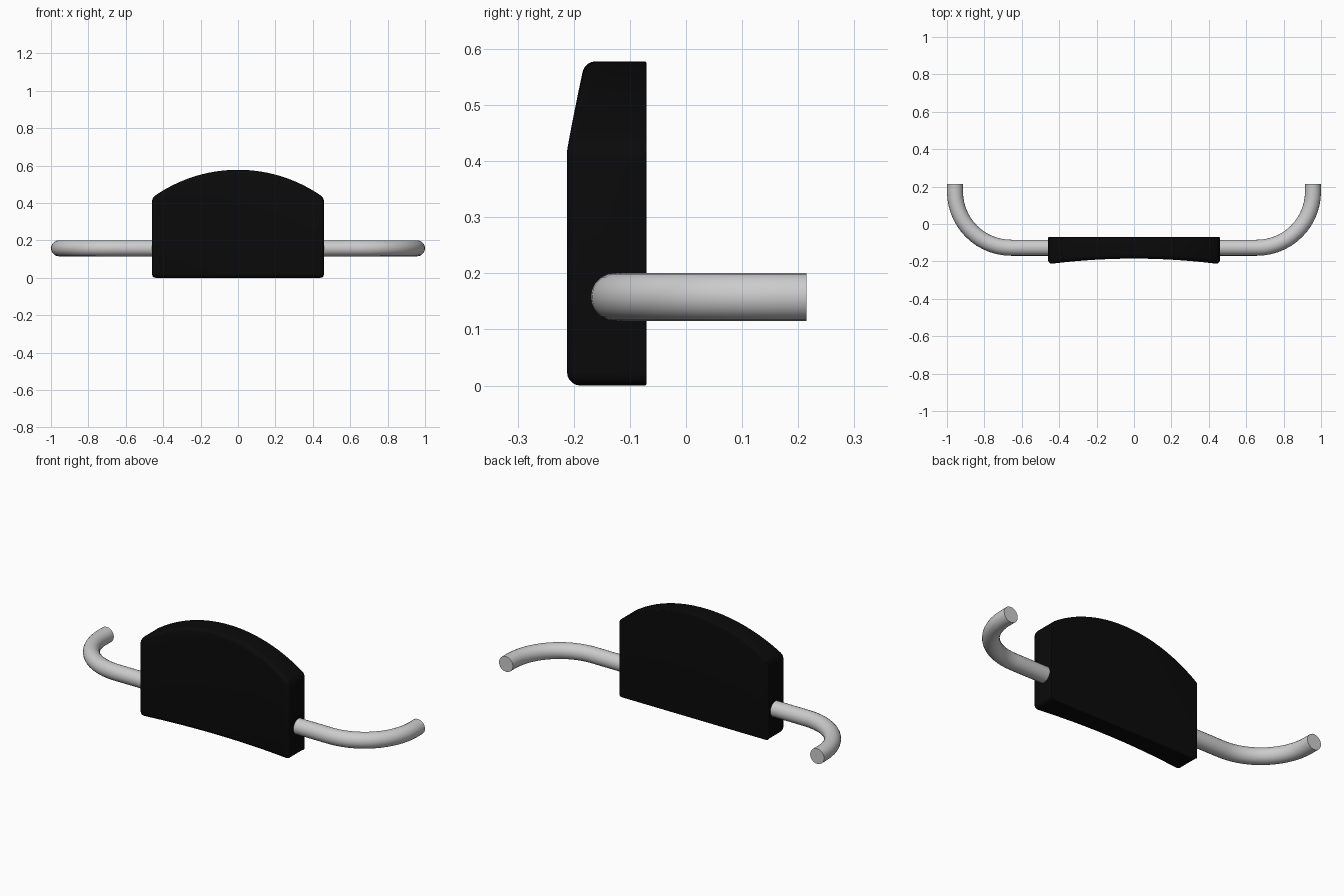
import bpy, bmesh
from math import sin, cos, pi, sqrt, radians

if "Cube" in bpy.data.objects:
    bpy.data.objects.remove(bpy.data.objects["Cube"])


def activate(ob):
    bpy.ops.object.select_all(action='DESELECT')
    ob.select_set(True)
    bpy.context.view_layer.objects.active = ob


def drop(x, half, sag):
    """Fall of a circular arc of given half chord and sagitta at x."""
    r = (half * half + sag * sag) / (2 * sag)
    return r - sqrt(r * r - x * x)


# Pad: cross-sections swept along x, arched top and hollowed front
HALF, BACK, COLS = 0.46, -0.07, 24
bm = bmesh.new()
rings = []
for i in range(COLS + 1):
    x = -HALF + 2 * HALF * i / COLS
    front = -0.185 - drop(x, HALF, 0.03)
    top = 0.578 - drop(x, HALF, 0.15)
    rings.append([bm.verts.new(p) for p in
                  ((x, BACK, 0), (x, front, 0), (x, front, top), (x, BACK, top))])
for a, b in zip(rings, rings[1:]):
    for k in range(4):
        n = (k + 1) % 4
        bm.faces.new((a[k], a[n], b[n], b[k]))
bm.faces.new(rings[0])
bm.faces.new(rings[-1])
bmesh.ops.recalc_face_normals(bm, faces=bm.faces)

# Soft front and corner edges, crisp back edges
weight = bm.edges.layers.float.new('bevel_weight_edge')
for e in bm.edges:
    if e.calc_face_angle() > radians(30):
        at_back = all(abs(v.co.y - BACK) < 1e-4 for v in e.verts)
        e[weight] = 0.2 if at_back else 1.0
mesh = bpy.data.meshes.new('pad')
bm.to_mesh(mesh)
bm.free()
pad = bpy.data.objects.new('pad', mesh)
bpy.context.collection.objects.link(pad)
bevel = pad.modifiers.new('rounding', 'BEVEL')
bevel.limit_method = 'WEIGHT'
bevel.width = 0.024
bevel.segments = 5
black = bpy.data.materials.new('black_padding')
black.diffuse_color = (0.003, 0.003, 0.003, 1)
black.use_nodes = True
black.node_tree.nodes["Principled BSDF"].inputs["Base Color"].default_value = black.diffuse_color
mesh.materials.append(black)
activate(pad)
bpy.ops.object.convert(target='MESH')
bpy.ops.object.shade_smooth_by_angle(angle=radians(35))

# Tube: one bar through the pad, both ends bent backwards
END_X, TUBE_Y, TUBE_Z, BEND, STEPS = 0.957, -0.127, 0.158, 0.3, 14
right = [(END_X - BEND + BEND * sin(t), TUBE_Y + BEND - BEND * cos(t))
         for t in (pi / 2 * i / STEPS for i in range(STEPS + 1))]
right.append((END_X, 0.215))
path = [(-x, y) for x, y in reversed(right)] + right
curve = bpy.data.curves.new('tube', 'CURVE')
curve.dimensions = '3D'
curve.bevel_depth = 0.0428
curve.bevel_resolution = 8
curve.use_fill_caps = True
spline = curve.splines.new('POLY')
spline.points.add(len(path) - 1)
for p, (x, y) in zip(spline.points, path):
    p.co = (x, y, TUBE_Z, 1)
tube = bpy.data.objects.new('tube', curve)
bpy.context.collection.objects.link(tube)
activate(tube)
bpy.ops.object.convert(target='MESH')
bpy.ops.object.shade_smooth_by_angle(angle=radians(35))
